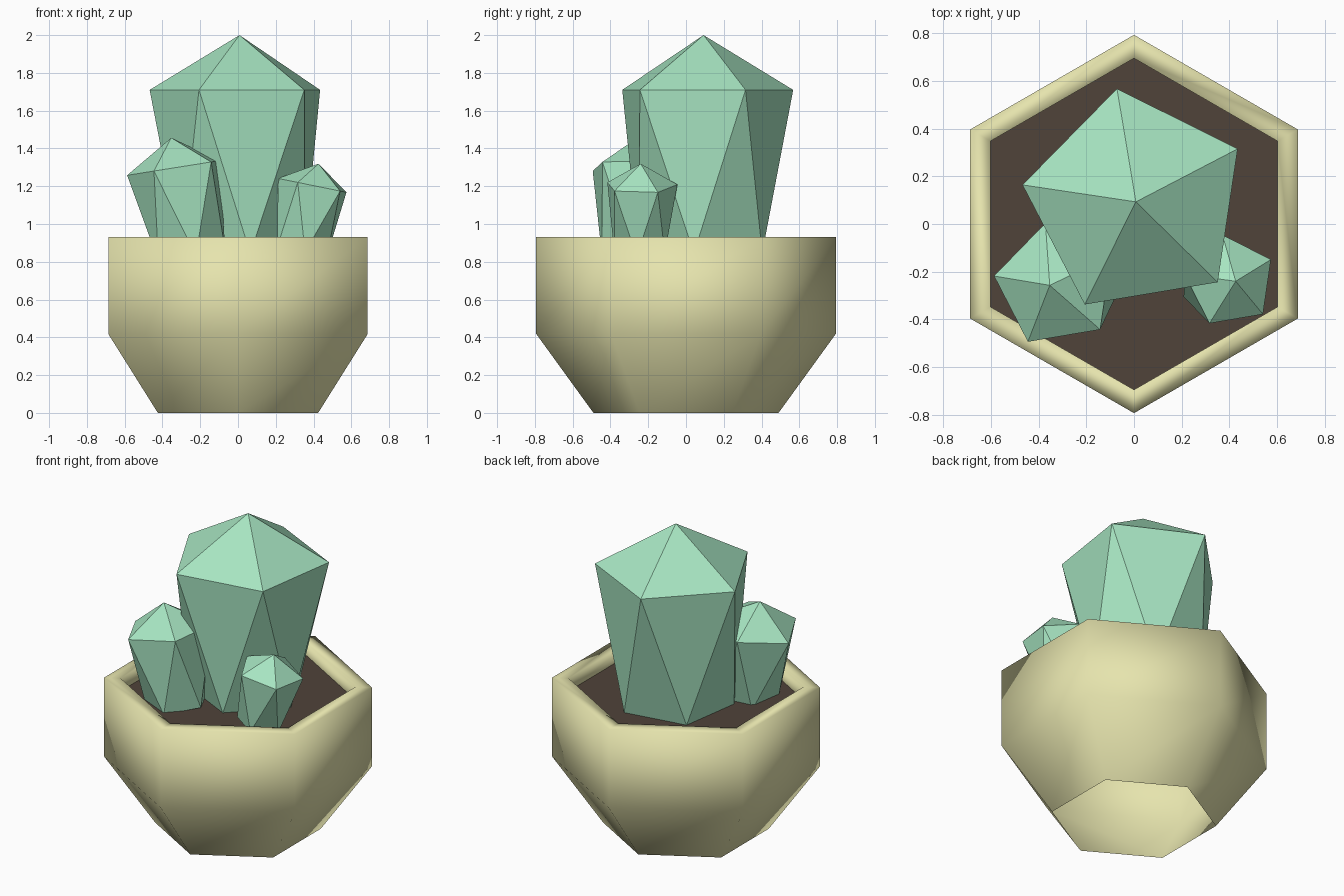
import bpy, bmesh, math

if "Cube" in bpy.data.objects:
    bpy.data.objects.remove(bpy.data.objects["Cube"])


def material(name, rgb):
    m = bpy.data.materials.new(name)
    m.diffuse_color = (*rgb, 1)
    m.use_nodes = True
    m.node_tree.nodes["Principled BSDF"].inputs["Base Color"].default_value = m.diffuse_color
    return m


GREEN = material("mint green", (0.385, 0.78, 0.535))
CREAM = material("pale cream", (0.79, 0.775, 0.42))
BROWN = material("dark soil brown", (0.08, 0.056, 0.041))


def ring(bm, sides, radius, z, phase):
    """Regular polygon of vertices; phase in degrees."""
    return [bm.verts.new((radius * math.cos(math.radians(phase + 360 * i / sides)),
                          radius * math.sin(math.radians(phase + 360 * i / sides)), z))
            for i in range(sides)]


def finish(bm, name, mat):
    mesh = bpy.data.meshes.new(name)
    bm.to_mesh(mesh)
    bm.free()
    mesh.materials.append(mat)
    obj = bpy.data.objects.new(name, mesh)
    bpy.context.collection.objects.link(obj)
    return obj


# Hexagonal pot, open below: profile (radius, height) up and over the rim
bm = bmesh.new()
profile = [(0.49, 0), (0.793, 0.418), (0.793, 0.931), (0.695, 0.931), (0.695, 0.845)]
rings = [ring(bm, 6, r, z, 30) for r, z in profile]
for a, b in zip(rings, rings[1:]):
    for i in range(6):
        j = (i + 1) % 6
        bm.faces.new((a[i], a[j], b[j], b[i])).smooth = True
finish(bm, "pot", CREAM)

# Soil
bm = bmesh.new()
bm.faces.new(ring(bm, 6, 0.695, 0.847, 30))
finish(bm, "soil", BROWN)


# Faceted cactus: five-sided twisted body with a pointed cap
def cactus(name, location, scale, lean):
    bm = bmesh.new()
    low = ring(bm, 5, 0.347, 0, 63.5)
    top = ring(bm, 5, 0.481, 0.865, 27.5)
    tip = bm.verts.new((0, 0, 1.155))
    bm.faces.new(low)
    for i in range(5):
        j = (i + 1) % 5
        bm.faces.new((top[i], top[j], low[i]))
        bm.faces.new((low[i], top[j], low[j]))
        bm.faces.new((top[i], top[j], tip))
    bmesh.ops.recalc_face_normals(bm, faces=bm.faces)
    obj = finish(bm, name, GREEN)
    obj.location = location
    obj.scale = (scale,) * 3
    obj.rotation_euler.y = math.radians(lean)


cactus("large_cactus", (0.008, 0.093, 0.845), 1.0, 0)
cactus("left_cactus", (-0.254, -0.257, 0.829), 0.55, -9)
cactus("right_cactus", (0.332, -0.24, 0.855), 0.41, 11.5)
